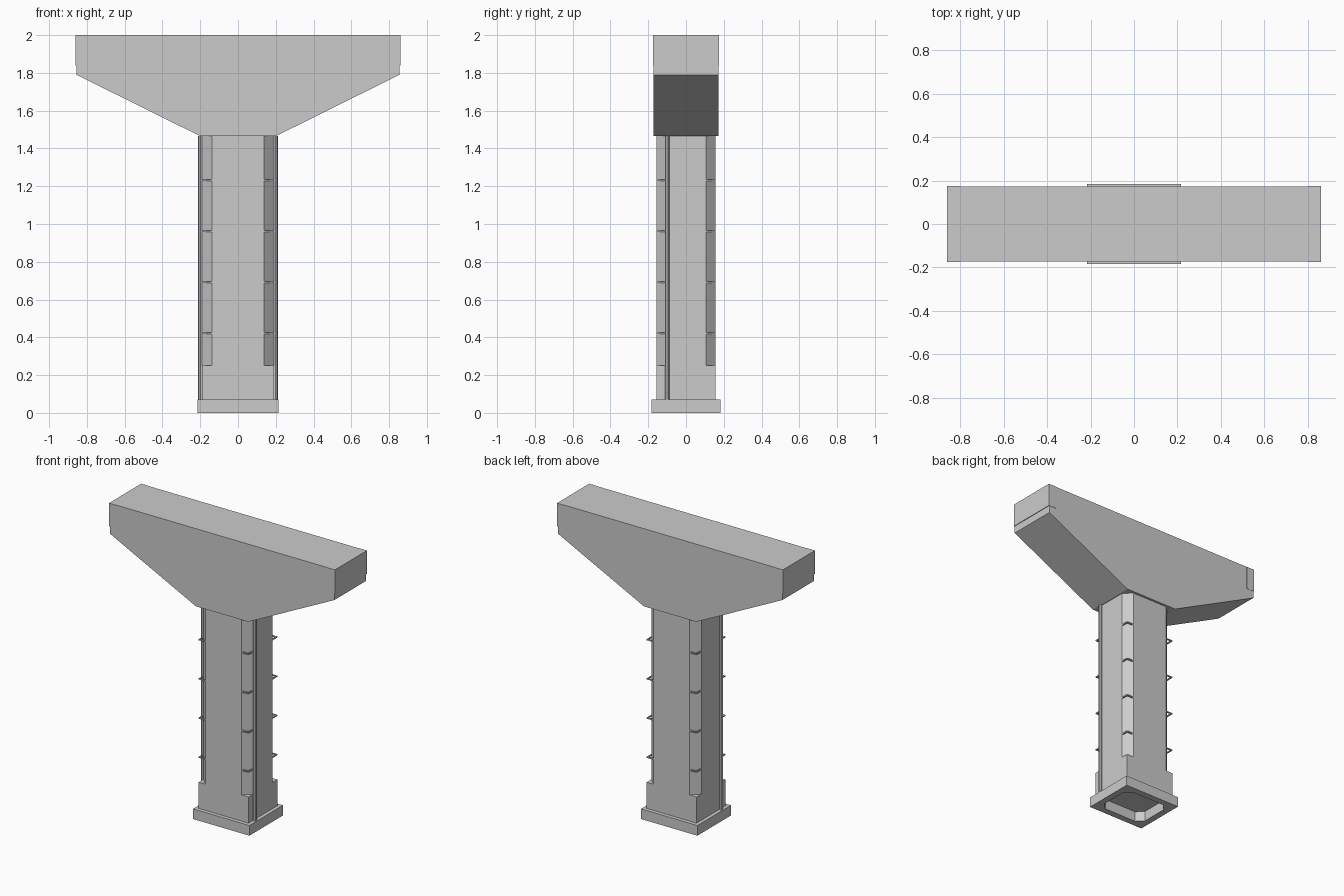
import bpy, bmesh
from mathutils import Vector

cube = bpy.data.objects.get("Cube")
if cube:
    bpy.data.objects.remove(cube, do_unlink=True)

concrete = bpy.data.materials.new("concrete grey")
concrete.use_nodes = True
grey = (0.6, 0.6, 0.6, 1)
concrete.diffuse_color = grey
concrete.node_tree.nodes["Principled BSDF"].inputs["Base Color"].default_value = grey


def prism(name, outline, direction):
    """Extrude a closed outline of 3D points along a direction."""
    bm = bmesh.new()
    face = bm.faces.new([bm.verts.new(p) for p in outline])
    result = bmesh.ops.extrude_face_region(bm, geom=[face])
    moved = [v for v in result["geom"] if isinstance(v, bmesh.types.BMVert)]
    bmesh.ops.translate(bm, verts=moved, vec=Vector(direction))
    bmesh.ops.recalc_face_normals(bm, faces=bm.faces)
    mesh = bpy.data.meshes.new(name)
    bm.to_mesh(mesh)
    bm.free()
    mesh.materials.append(concrete)
    obj = bpy.data.objects.new(name, mesh)
    bpy.context.collection.objects.link(obj)
    return obj


def rectangle(x, y, z):
    return [(-x, -y, z), (x, -y, z), (x, y, z), (-x, y, z)]


def octagon(x, y, c, z):
    """Rectangle with its four corners cut off."""
    return [(c - x, -y, z), (x - c, -y, z), (x, c - y, z), (x, y - c, z),
            (x - c, y, z), (c - x, y, z), (-x, y - c, z), (-x, c - y, z)]


HALF_X, HALF_Y, CUT = 0.19, 0.157, 0.052
FOOT, LEDGE, NECK = 0.07, 0.25, 1.465

# Footing with a chamfered opening underneath
footing = prism("footing", rectangle(0.215, 0.183, 0), (0, 0, FOOT))
cutter = prism("footing_cutter", octagon(0.17, 0.138, 0.045, -0.05), (0, 0, 0.3))
cutter.hide_render = True
cutter.hide_set(True)
opening = footing.modifiers.new("opening", 'BOOLEAN')
opening.operation = 'DIFFERENCE'
opening.object = cutter

# Square lower column, then the shaft with chamfered corners
prism("column_base", rectangle(HALF_X, HALF_Y, FOOT), (0, 0, LEDGE - FOOT))
prism("column_shaft", octagon(HALF_X, HALF_Y, CUT, LEDGE), (0, 0, NECK - LEDGE))

# Flared crossbeam
profile = [(-0.855, 1.79), (-0.2, NECK), (0.2, NECK), (0.855, 1.79), (0.858, 2), (-0.858, 2)]
prism("crossbeam", [(x, -0.173, z) for x, z in profile], (0, 0.346, 0))

for side, label in ((1, "left"), (-1, "right")):
    # Slightly proud end block of the crossbeam
    xs, xe = side * 0.8, side * 0.86
    prism(f"{label}_beam_end",
          [(xs, -0.175, 1.84), (xe, -0.175, 1.84), (xe, 0.175, 1.84), (xs, 0.175, 1.84)],
          (0, 0, 0.16))

    # Drain pipe on the column side
    bpy.ops.mesh.primitive_cylinder_add(vertices=8, radius=0.012, depth=NECK - FOOT,
                                        location=(side * 0.199, -0.1, (NECK + FOOT) / 2))
    pipe = bpy.context.object
    pipe.name = f"{label}_drain_pipe"
    pipe.data.materials.append(concrete)

    # Bent bars bridging each chamfered corner
    for end, place in ((-1, "front"), (1, "back")):
        for i in range(4):
            z = 0.418 + 0.27 * i
            t = 0.008
            pts = [(HALF_X - CUT, HALF_Y), (HALF_X, HALF_Y), (HALF_X, HALF_Y - CUT),
                   (HALF_X - t, HALF_Y - CUT), (HALF_X - t, HALF_Y - t),
                   (HALF_X - CUT, HALF_Y - t)]
            prism(f"{place}_{label}_corner_bar_{i + 1}",
                  [(side * x, end * y, z) for x, y in pts], (0, 0, t))
